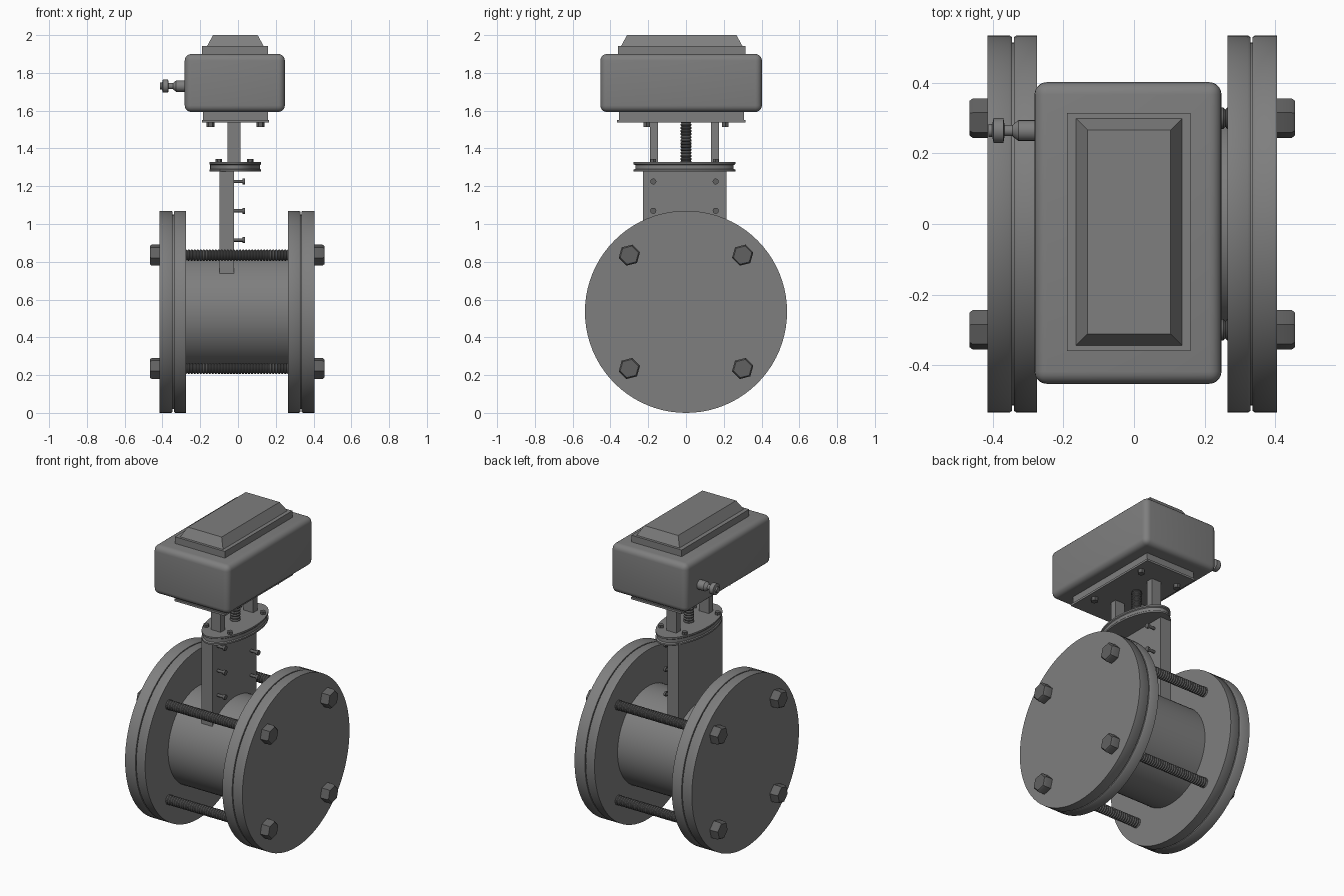
import bpy, bmesh
from math import pi, sin, cos, radians
from mathutils import Matrix, Vector

if "Cube" in bpy.data.objects:
    bpy.data.objects.remove(bpy.data.objects["Cube"])


def material(name, v):
    m = bpy.data.materials.new(name)
    m.use_nodes = True
    m.diffuse_color = (v, v, v, 1)
    m.node_tree.nodes["Principled BSDF"].inputs["Base Color"].default_value = (v, v, v, 1)
    return m


GREY = material("cast grey", 0.21)
DARK = material("dark fastener grey", 0.12)
CX, CY = -0.015, -0.008     # stem axis
MID, AXIS = -0.005, 0.535   # pipe middle and axis height


def finish(bm, name, mat, angle=35):
    bmesh.ops.recalc_face_normals(bm, faces=bm.faces[:])
    me = bpy.data.meshes.new(name)
    bm.to_mesh(me)
    bm.free()
    ob = bpy.data.objects.new(name, me)
    bpy.context.collection.objects.link(ob)
    me.materials.append(mat)
    bpy.ops.object.select_all(action='DESELECT')
    ob.select_set(True)
    bpy.context.view_layer.objects.active = ob
    bpy.ops.object.shade_smooth_by_angle(angle=radians(angle))
    return ob


def lathe(name, profile, loc, axis='Z', n=32, mat=GREY, scale=(1, 1), spin=0.0):
    """Capped stack of rings from (radius, offset) pairs along an axis."""
    bm = bmesh.new()
    rings = []
    for r, h in profile:
        ring = []
        for i in range(n):
            a = 2 * pi * i / n + spin
            u, v = r * scale[0] * cos(a), r * scale[1] * sin(a)
            p = Vector((h, u, v)) if axis == 'X' else Vector((u, v, h))
            ring.append(bm.verts.new(p + Vector(loc)))
        rings.append(ring)
    for a, b in zip(rings, rings[1:]):
        for i in range(n):
            j = (i + 1) % n
            bm.faces.new((a[i], a[j], b[j], b[i]))
    bm.faces.new(rings[0])
    bm.faces.new(rings[-1])
    return finish(bm, name, mat)


def box(name, lo, hi, mat=GREY, bevel=0, taper=None):
    bm = bmesh.new()
    lo, hi = Vector(lo), Vector(hi)
    bmesh.ops.create_cube(bm, size=1, matrix=Matrix.Translation((lo + hi) / 2) @ Matrix.Diagonal((*(hi - lo), 1)))
    if taper:
        for v in bm.verts:
            if v.co.z > (lo.z + hi.z) / 2:
                v.co.x += taper if v.co.x < (lo.x + hi.x) / 2 else -taper
                v.co.y += taper if v.co.y < (lo.y + hi.y) / 2 else -taper
    if bevel:
        bmesh.ops.bevel(bm, geom=bm.edges[:], offset=bevel, segments=5, profile=0.5, affect='EDGES')
    return finish(bm, name, mat)


def thread(name, loc, length, axis, r=0.03, pitch=0.016):
    profile = []
    turns = round(length / pitch)
    for i in range(turns):
        h = i * length / turns
        profile += [(r * 0.8, h), (r, h + pitch * 0.3), (r, h + pitch * 0.65)]
    profile.append((r * 0.8, length))
    return lathe(name, profile, loc, axis, 16, DARK)


def disc(r, a, b):
    return [(r, a), (r, b)]


# Pipe body and paired flanges with gaskets
lathe("pipe_body", disc(0.305, -0.3, 0.3), (MID, 0, AXIS), 'X', 64)
for side, s in (("left", 1), ("right", -1)):
    at = (MID, 0, AXIS)
    lathe(side + "_inner_flange", [(0.535, s * 0.27), (0.535, s * 0.327), (0.53, s * 0.335)], at, 'X', 80)
    lathe(side + "_gasket", disc(0.515, s * 0.33, s * 0.345), at, 'X', 64)
    lathe(side + "_outer_flange", [(0.53, s * 0.341), (0.535, s * 0.349), (0.535, s * 0.41)], at, 'X', 80)

# Tie rods with hexagon heads
for y in (-0.3, 0.3):
    for z in (-0.3, 0.3):
        thread("tie_rod", (MID - 0.28, y, AXIS + z), 0.56, 'X')
        for s in (-1, 1):
            lathe("tie_rod_head", [(0.058, s * 0.4), (0.058, s * 0.452), (0.05, s * 0.462)],
                  (MID, y, AXIS + z), 'X', 6, DARK, spin=0.25)

# Gate housing with side screws
box("gate_housing", (-0.097, -0.228, 0.5), (-0.02, 0.214, 1.29))
for z in (0.915, 1.07, 1.225):
    for y in (-0.165, 0.165):
        lathe("housing_screw", [(0.009, 0), (0.009, 0.045), (0.016, 0.045), (0.016, 0.058)],
              (-0.022, CY + y, z), 'X', 12, DARK)

# Oval bonnet flange with a groove round its rim
lathe("bonnet_flange", [(1, 1.277), (1, 1.287), (0.965, 1.292), (0.965, 1.312), (1, 1.317), (1, 1.327)],
      (CX, CY, 0), 'Z', 64, scale=(0.137, 0.27))
for x in (-0.083, 0.083):
    for y in (-0.165, 0.165):
        lathe("bonnet_bolt", disc(0.017, 1.32, 1.343), (CX - 0.003 + x, CY + y, 0), 'Z', 6, DARK)

# Yoke pillars and threaded stem
for y in (-0.162, 0.162):
    box("yoke_pillar", (-0.055, CY + y - 0.021, 1.32), (0.013, CY + y + 0.021, 1.55))
thread("valve_stem", (CX - 0.005, 0, 1.32), 0.23, 'Z')

# Actuator base, casing and lid
box("actuator_base_lip", (-0.19, -0.365, 1.537), (0.165, 0.315, 1.55))
box("actuator_base", (-0.185, -0.355, 1.545), (0.16, 0.308, 1.61))
box("actuator_casing", (-0.282, -0.453, 1.593), (0.248, 0.402, 1.9), bevel=0.035)
box("lid_plate", (-0.19, -0.36, 1.88), (0.16, 0.315, 1.942))
box("lid_top", (-0.165, -0.345, 1.94), (0.137, 0.3, 2.0), taper=0.033)
for x in (-0.145, 0.12):
    for y in (-0.208, 0.208):
        lathe("base_bolt", disc(0.021, 1.513, 1.54), (x, y, 0), 'Z', 6, DARK)

# Cable gland on the casing side
lathe("cable_gland", [(0.03, 0.02), (0.03, -0.045), (0.02, -0.058), (0.016, -0.062), (0.016, -0.085),
                      (0.035, -0.088), (0.035, -0.116), (0.018, -0.12), (0.018, -0.13)],
      (-0.282, 0.265, 1.73), 'X', 16)
